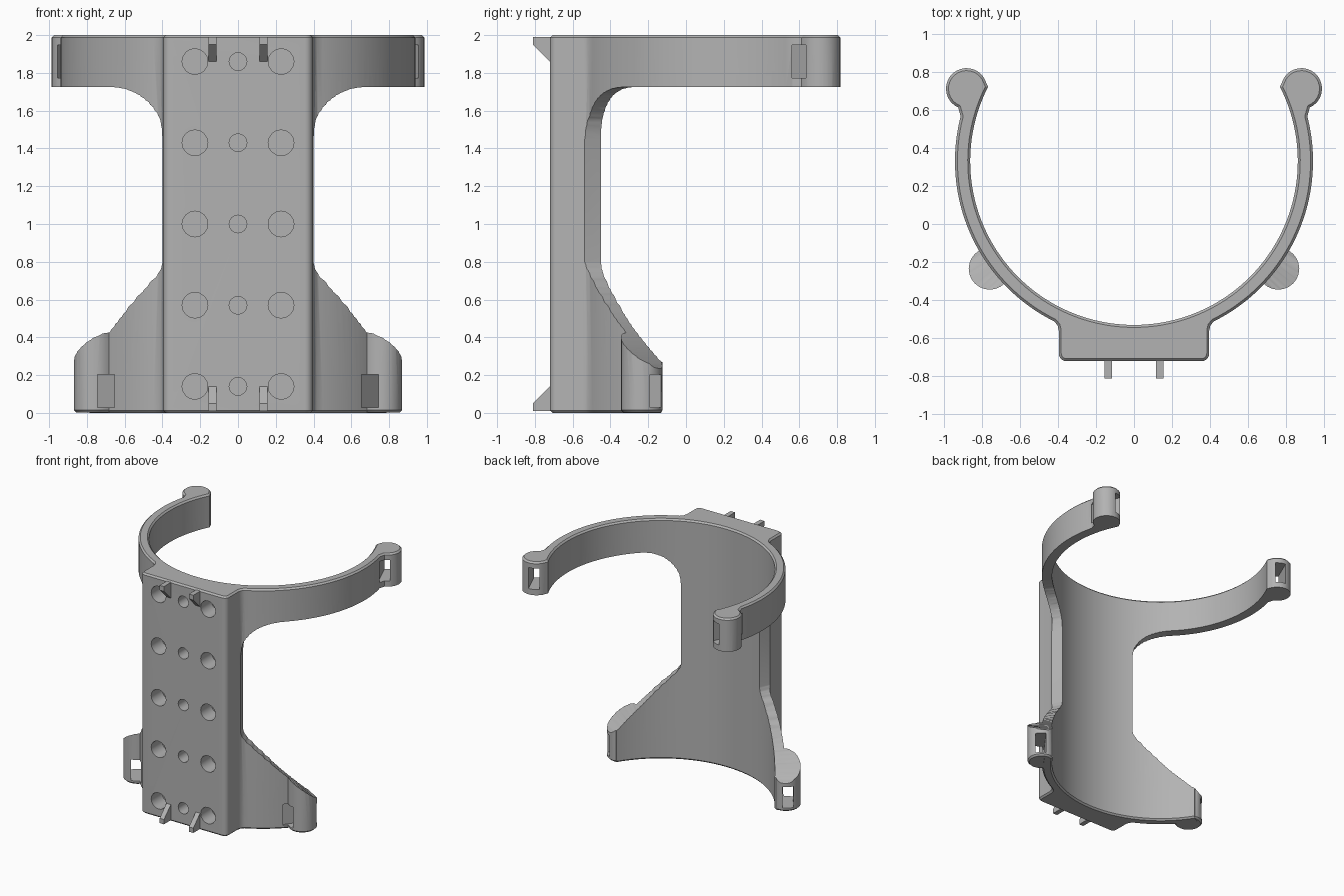
import bpy, bmesh
from math import sin, cos, radians, hypot
from mathutils import Matrix

cube = bpy.data.objects.get("Cube")
if cube:
    bpy.data.objects.remove(cube)

grey = bpy.data.materials.new("plain grey")
grey.use_nodes = True
grey.diffuse_color = (0.45, 0.45, 0.45, 1)
grey.node_tree.nodes["Principled BSDF"].inputs["Base Color"].default_value = (0.45, 0.45, 0.45, 1)

CY, R_IN, R_OUT = 0.33, 0.86, 0.94      # ring centre and radii
TIP, BUMP = 113.4, 53.3                 # angles of the upper and lower end knobs


def ring(angle, r):
    """Point on the ring; angle 0 faces the front."""
    a = radians(angle)
    return (r * sin(a), CY - r * cos(a))


def sweep(a, b, n):
    return [a + (b - a) * i / n for i in range(n + 1)]


def circle_pts(c, r, a, b, n):
    return [(c[0] + r * cos(radians(t)), c[1] + r * sin(radians(t))) for t in sweep(a, b, n)]


def finish(bm, name):
    bmesh.ops.recalc_face_normals(bm, faces=bm.faces)
    mesh = bpy.data.meshes.new(name)
    bm.to_mesh(mesh)
    bm.free()
    mesh.materials.append(grey)
    ob = bpy.data.objects.new(name, mesh)
    bpy.context.collection.objects.link(ob)
    return ob


def loft(bm, loops):
    """Closed solid through a list of equal point loops."""
    rows = [[bm.verts.new(p) for p in loop] for loop in loops]
    n = len(rows[0])
    for p, q in zip(rows, rows[1:]):
        for i in range(n):
            j = (i + 1) % n
            bm.faces.new((p[i], p[j], q[j], q[i]))
    bm.faces.new(rows[0])
    bm.faces.new(rows[-1])


def prism(name, pts, z0, z1, rim):
    """Upright prism with a chamfer round both ends."""
    bm = bmesh.new()
    loft(bm, [[(x, y, z) for x, y in pts] for z in (z0, z1)])
    bmesh.ops.recalc_face_normals(bm, faces=bm.faces)
    edges = [e for e in bm.edges if abs(e.verts[0].co.z - e.verts[1].co.z) < 1e-5]
    bmesh.ops.bevel(bm, geom=edges, offset=rim, segments=1, affect='EDGES')
    return finish(bm, name)


def boolean(target, other, operation):
    mod = target.modifiers.new("cut", 'BOOLEAN')
    mod.operation, mod.solver, mod.object = operation, 'MANIFOLD', other
    bpy.context.view_layer.objects.active = target
    bpy.ops.object.modifier_apply(modifier=mod.name)
    bpy.data.objects.remove(other)


def low_edge(angle):
    """Height of the sloping lower wing."""
    keys = [(24.8, 0.80), (25.6, 0.76), (27, 0.73), (45, 0.45), (58, 0.265), (75, 0.03)]
    for (a, za), (b, zb) in zip(keys, keys[1:]):
        if angle <= b:
            return za + (zb - za) * (angle - a) / (b - a)
    return keys[-1][1]


def high_edge(angle):
    """Underside of the upper arm, with its large rounded corner."""
    t = min((angle - 24.8) / 21.5, 1)
    return 1.45 + 0.275 * (1 - (1 - t) ** 2.2) ** (1 / 2.2)


def window(columns):
    """Pair of radial cutters from (angle, bottom, top) columns."""
    bm = bmesh.new()
    for side in (1, -1):
        loops = []
        for a, lo, hi in columns:
            (xi, yi), (xo, yo) = ring(a, 0.6), ring(a, 1.3)
            loops.append([(side * xi, yi, lo), (side * xo, yo, lo),
                          (side * xo, yo, hi), (side * xi, yi, hi)])
        loft(bm, loops)
    bmesh.ops.triangulate(bm, faces=bm.faces)
    return finish(bm, "window_cutter")


# Outline seen from above: mounting block, ring and arm tips
tip_c, bump_c = ring(TIP, 0.958), ring(BUMP, 0.945)
half = circle_pts((0.355, -0.68), 0.04, -90, 0, 5)
half += [(0.395, -0.56), (0.401, -0.533), (0.418, -0.512)]
half += [ring(a, R_OUT) for a in sweep(28.5, 104.5, 32)]
half += circle_pts(tip_c, 0.108, -66, 163, 18)
half += [ring(a, R_IN) for a in sweep(117, 2, 48)]
outline = half + [ring(0, R_IN)] + [(-x, y) for x, y in reversed(half)]
body = prism("holder_body", outline, 0, 2, 0.013)

# Shorten the ring low down, then add the lower knobs
boolean(body, window([(a, -0.1, 1.0) for a in sweep(58, 130, 24)]), 'DIFFERENCE')
for side in (1, -1):
    pts = []
    for x, y in circle_pts(bump_c, 0.11, 0, 345, 23):
        r = hypot(x, y - CY)
        k = max(r, 0.866) / r
        pts.append((side * x * k, CY + (y - CY) * k))
    boolean(body, prism("lower_knob", pts, 0.001, 0.6, 0.013), 'UNION')

# Side openings between upper arms and lower wings
angles = [24.8, 25.1, 25.6, 26.2, 27] + sweep(28.5, 130, 60)
boolean(body, window([(a, low_edge(a), high_edge(a)) for a in angles]), 'DIFFERENCE')

# Strap slots running along the ring through each knob
bm = bmesh.new()
for side in (1, -1):
    for angle, z in ((TIP, 1.86), (BUMP, 0.117)):
        x, y = ring(angle, 0.957)
        place = Matrix.Translation((side * x, y, z)) @ Matrix.Rotation(side * radians(angle), 4, 'Z')
        bmesh.ops.create_cube(bm, size=1, matrix=place @ Matrix.Diagonal((0.3, 0.085, 0.175, 1)))
boolean(body, finish(bm, "slot_cutter"), 'DIFFERENCE')

# Blind holes in the front of the block
bm = bmesh.new()
for i in range(5):
    for x, r in ((-0.228, 0.068), (0, 0.047), (0.228, 0.068)):
        place = Matrix.Translation((x, -0.68, 0.14 + 0.43 * i)) @ Matrix.Rotation(radians(90), 4, 'X')
        bmesh.ops.create_cone(bm, cap_ends=True, segments=16, radius1=r, radius2=r,
                              depth=0.2, matrix=place)
boolean(body, finish(bm, "hole_cutter"), 'DIFFERENCE')

# Small hooks at the top and bottom of the block
profile = [(-0.70, 0.01), (-0.81, 0.01), (-0.81, 0.05), (-0.70, 0.16)]
for label, x in (("left", 0.135), ("right", -0.135)):
    for level in ("bottom", "top"):
        bm = bmesh.new()
        loft(bm, [[(x + dx, y, z if level == "bottom" else 2 - z) for y, z in profile]
                  for dx in (-0.02, 0.02)])
        finish(bm, f"{level}_hook_{label}")

# Smooth the curved walls, keep the edges crisp
bpy.ops.object.select_all(action='DESELECT')
body.select_set(True)
bpy.context.view_layer.objects.active = body
bpy.ops.object.shade_smooth_by_angle(angle=radians(30))
